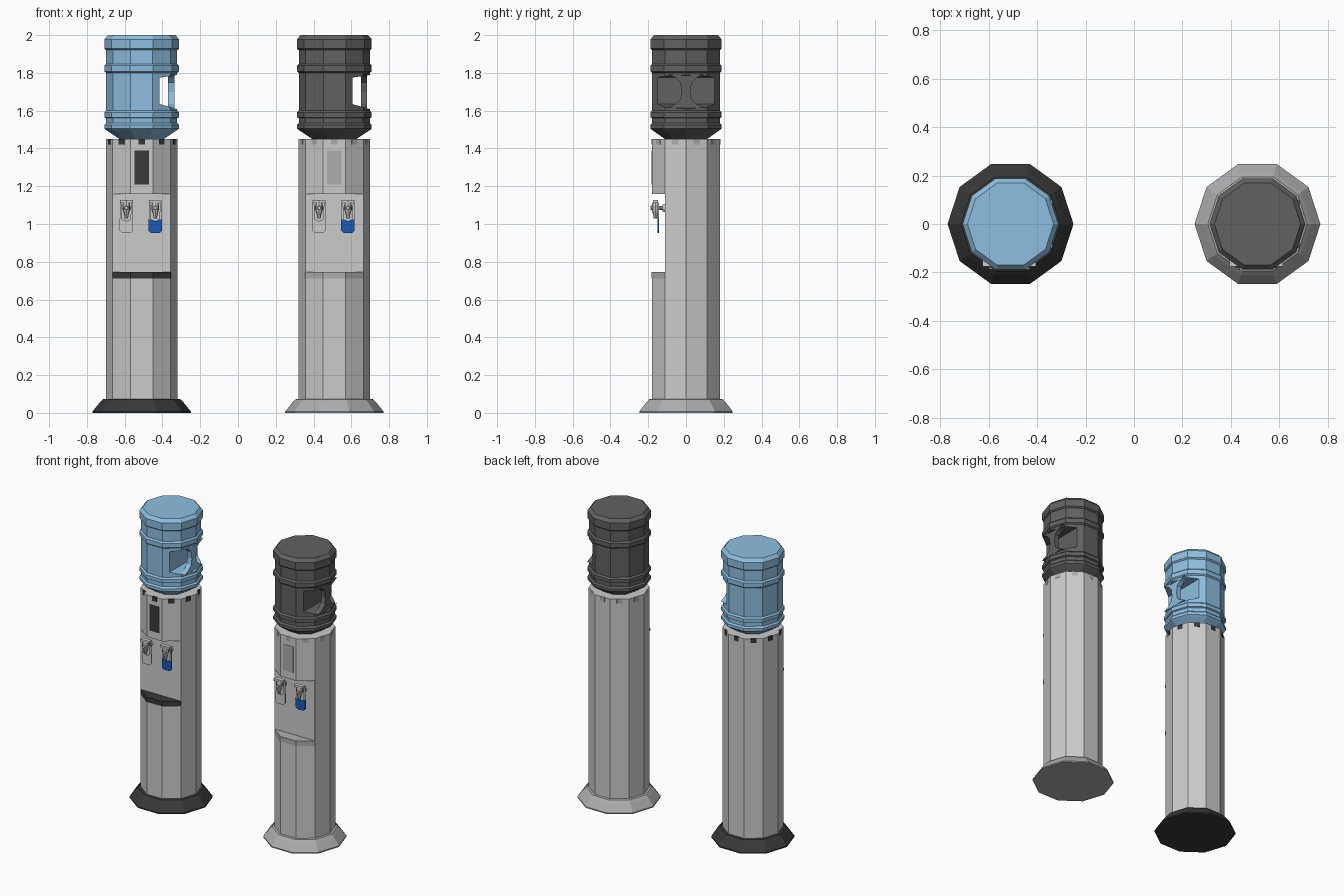
import bpy, bmesh, math
from mathutils import Vector, Matrix

if "Cube" in bpy.data.objects:
    bpy.data.objects.remove(bpy.data.objects["Cube"])

SIDES = 10


def material(name, rgb):
    m = bpy.data.materials.new(name)
    m.diffuse_color = (*rgb, 1)
    m.use_nodes = True
    m.node_tree.nodes["Principled BSDF"].inputs["Base Color"].default_value = m.diffuse_color
    return m


BLACK = material("black_trim", (0.04, 0.04, 0.04))
LIGHT = material("light_trim", (0.42, 0.42, 0.42))
BLUE = material("clear_blue", (0.27, 0.52, 0.75))
DARK = material("dark_bottle", (0.12, 0.12, 0.12))
COLD = material("cold_blue", (0.01, 0.1, 0.45))


def finish(name, bm, mat=None):
    bmesh.ops.recalc_face_normals(bm, faces=bm.faces)
    me = bpy.data.meshes.new(name)
    bm.to_mesh(me)
    bm.free()
    ob = bpy.data.objects.new(name, me)
    bpy.context.collection.objects.link(ob)
    if mat:
        me.materials.append(mat)
    return ob


def lathe(name, profile, cx, mat=None, sides=SIDES, cy=0):
    """Closed faceted solid from (radius, z) points."""
    bm = bmesh.new()
    rings = [[bm.verts.new((cx + r * math.cos(2 * math.pi * i / sides),
                            cy + r * math.sin(2 * math.pi * i / sides), z))
              for i in range(sides)] for r, z in profile]
    for a, b in zip(rings, rings[1:]):
        for i in range(sides):
            j = (i + 1) % sides
            bm.faces.new((a[i], a[j], b[j], b[i]))
    bm.faces.new(rings[0])
    bm.faces.new(rings[-1])
    return finish(name, bm, mat)


def prism(name, points, offset, mat=None):
    """Flat outline pushed along an offset vector."""
    bm = bmesh.new()
    a = [bm.verts.new(p) for p in points]
    b = [bm.verts.new(Vector(p) + Vector(offset)) for p in points]
    bm.faces.new(a)
    bm.faces.new(b)
    for i in range(len(a)):
        j = (i + 1) % len(a)
        bm.faces.new((a[i], a[j], b[j], b[i]))
    return finish(name, bm, mat)


def box(name, lo, hi, mat=None):
    pts = [(lo[0], lo[1], lo[2]), (hi[0], lo[1], lo[2]),
           (hi[0], hi[1], lo[2]), (lo[0], hi[1], lo[2])]
    return prism(name, pts, (0, 0, hi[2] - lo[2]), mat)


def rod_y(name, x, z, y0, y1, r0, r1, mat=None):
    bm = bmesh.new()
    m = Matrix.Translation((x, (y0 + y1) / 2, z)) @ Matrix.Rotation(math.pi / 2, 4, 'X')
    bmesh.ops.create_cone(bm, cap_ends=True, segments=10, radius1=r1, radius2=r0,
                          depth=y1 - y0, matrix=m)
    return finish(name, bm, mat)


def cut(ob, cutter):
    cutter.hide_render = True
    mod = ob.modifiers.new("cut", 'BOOLEAN')
    mod.operation, mod.object, mod.solver = 'DIFFERENCE', cutter, 'EXACT'
    bpy.context.view_layer.objects.active = ob
    bpy.ops.object.modifier_apply(modifier=mod.name)
    bpy.data.objects.remove(cutter)


def tap(x, label):
    # stem, valve body, nozzle and push lever with rounded paddle
    rod_y("tap_flange", x, 1.085, -0.125, -0.112, 0.018, 0.022)
    rod_y("tap_stem", x, 1.085, -0.15, -0.12, 0.01, 0.01)
    lathe("tap_body", [(0.009, 1.03), (0.012, 1.05), (0.018, 1.07), (0.02, 1.1),
                       (0.014, 1.115), (0.014, 1.125)], x, None, 8, -0.162)
    box("tap_top_lever", (x - 0.034, -0.175, 1.112), (x + 0.034, -0.148, 1.128))
    for s in (-1, 1):
        prism("lever_arm", [(x + s * 0.034, -0.152, 1.115), (x + s * 0.026, -0.152, 1.115),
                            (x + s * 0.022, -0.152, 1.025), (x + s * 0.034, -0.152, 1.025)],
              (0, 0.008, 0))
    rod_y("tap_cap", x, 1.085, -0.188, -0.16, 0.009, 0.014)
    prism("lever_paddle", [(x - 0.036, -0.152, 1.03), (x - 0.036, -0.152, 0.965),
                           (x - 0.022, -0.152, 0.952), (x + 0.022, -0.152, 0.952),
                           (x + 0.036, -0.152, 0.965), (x + 0.036, -0.152, 1.03),
                           (x, -0.152, 1.015)], (0, 0.008, 0), label)


BOTTLE = [(0.11, 1.445), (0.185, 1.495), (0.198, 1.505), (0.198, 1.525), (0.188, 1.535),
          (0.188, 1.56), (0.198, 1.565), (0.198, 1.59), (0.188, 1.6), (0.188, 1.8),
          (0.198, 1.808), (0.198, 1.838), (0.188, 1.848), (0.188, 1.92), (0.198, 1.928),
          (0.198, 1.978), (0.178, 2.0)]


def cooler(cx, trim, bottle_mat):
    # flared foot
    lathe("foot", [(0.26, 0), (0.26, 0.008), (0.222, 0.055), (0.205, 0.072), (0.188, 0.075)],
          cx, trim)
    # ten-sided column with the dispensing alcove cut across the front
    body = lathe("column", [(0.19, 0.07), (0.19, 1.45)], cx)
    cut(body, box("alcove_cutter", (cx - 0.3, -0.3, 0.742), (cx + 0.3, -0.112, 1.16)))
    # drip tray following the three front facets
    tray = [(cx - 0.155, -0.112, 0.712), (cx - 0.06, -0.183, 0.712),
            (cx + 0.06, -0.183, 0.712), (cx + 0.155, -0.112, 0.712)]
    prism("drip_tray", tray, (0, 0, 0.034), trim)
    # display window
    box("window", (cx - 0.038, -0.183, 1.21), (cx + 0.038, -0.175, 1.39), trim)
    # small tabs in the middle of each facet under the top rim
    for i in range(SIDES):
        tab = box("rim_tab", (0.17, -0.018, 1.42), (0.1825, 0.018, 1.4505), trim)
        tab.data.transform(Matrix.Translation((cx, 0, 0))
                           @ Matrix.Rotation(math.radians(18 + 36 * i), 4, 'Z'))
    tap(cx - 0.081, None)
    tap(cx + 0.072, COLD)

    # ribbed bottle with a hand hold on the right side
    bottle = lathe("bottle", BOTTLE, cx, bottle_mat)
    cut(bottle, prism("hold_cutter", [(cx + 0.095, -0.3, 1.635), (cx + 0.3, -0.3, 1.575),
                                      (cx + 0.3, -0.3, 1.805), (cx + 0.095, -0.3, 1.775)],
                      (0, 0.6, 0)))
    # hourglass grip
    half = [(0.1, 1.795), (0.055, 1.775), (0.03, 1.75), (0.022, 1.7),
            (0.03, 1.66), (0.055, 1.635), (0.1, 1.615)]
    x = cx + 0.14
    outline = [(x, y, z) for y, z in half] + [(x, -y, z) for y, z in reversed(half)]
    prism("bottle_grip", outline, (0.034, 0, 0), bottle_mat)


cooler(-0.51, BLACK, BLUE)
cooler(0.51, LIGHT, DARK)
